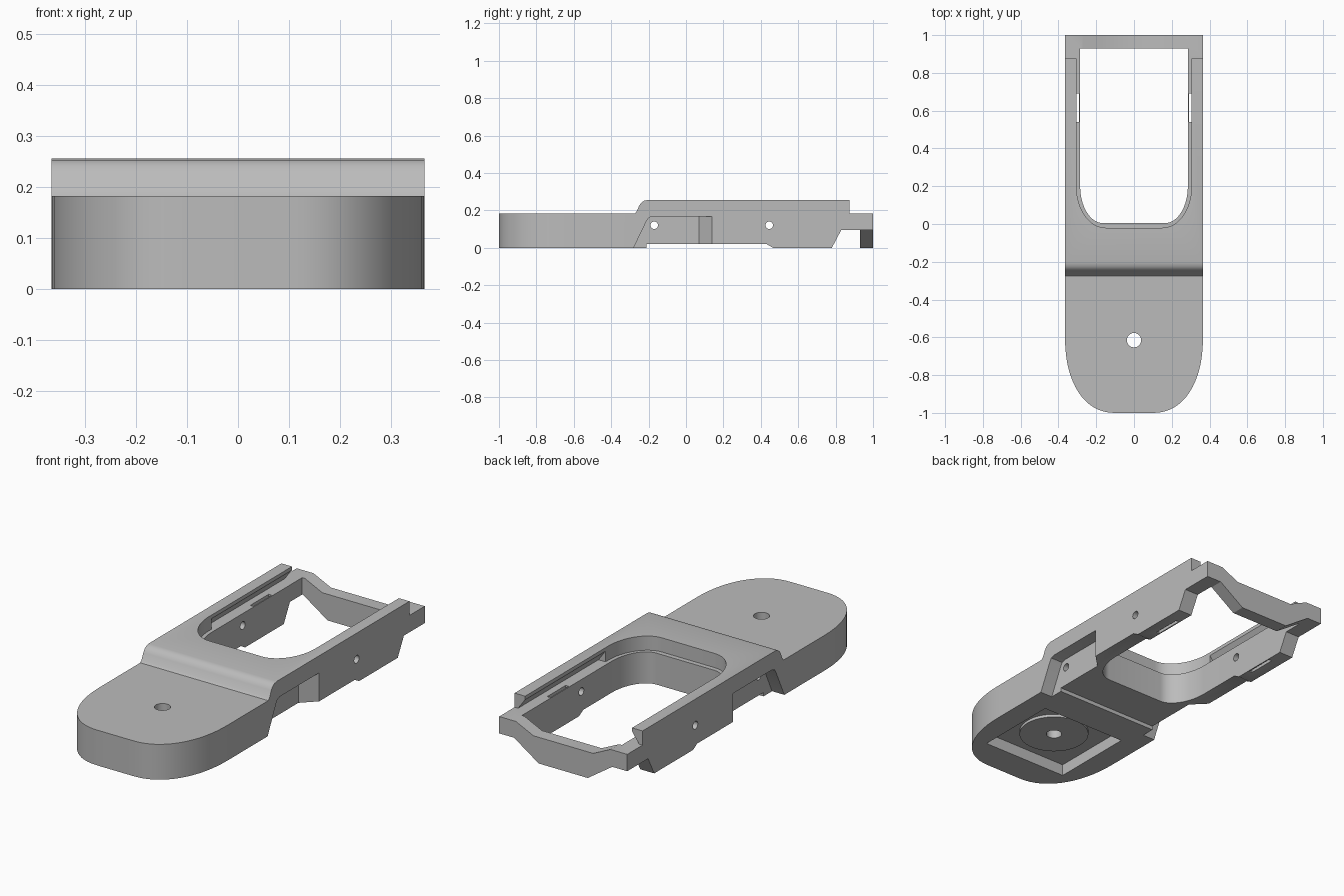
import bpy, bmesh
from math import sin, cos, pi

cube = bpy.data.objects.get("Cube")
if cube:
    bpy.data.objects.remove(cube, do_unlink=True)

gray = bpy.data.materials.new("plain gray")
gray.use_nodes = True
gray.diffuse_color = (0.5, 0.5, 0.5, 1)
gray.node_tree.nodes["Principled BSDF"].inputs["Base Color"].default_value = (0.5, 0.5, 0.5, 1)


def prism(name, pts, axis, lo, hi):
    """Extrude a closed 2D profile along the given axis."""
    def place(p, t):
        a, b = p
        return {"x": (t, a, b), "y": (a, t, b), "z": (a, b, t)}[axis]
    bm = bmesh.new()
    ends = [[bm.verts.new(place(p, t)) for p in pts] for t in (lo, hi)]
    for ring in ends:
        bm.faces.new(ring)
    for i in range(len(pts)):
        j = (i + 1) % len(pts)
        bm.faces.new((ends[0][i], ends[0][j], ends[1][j], ends[1][i]))
    bmesh.ops.recalc_face_normals(bm, faces=bm.faces)
    mesh = bpy.data.meshes.new(name)
    bm.to_mesh(mesh)
    bm.free()
    mesh.materials.append(gray)
    obj = bpy.data.objects.new(name, mesh)
    bpy.context.collection.objects.link(obj)
    return obj


def combine(target, tool, operation="DIFFERENCE"):
    """Apply a boolean and drop the helper."""
    tool.hide_render = True
    mod = target.modifiers.new("cut", "BOOLEAN")
    mod.operation, mod.solver, mod.object = operation, "EXACT", tool
    bpy.context.view_layer.objects.active = target
    bpy.ops.object.modifier_apply(modifier=mod.name)
    bpy.data.objects.remove(tool, do_unlink=True)


def circle(cx, cy, r, n=32):
    return [(cx + r * cos(2 * pi * i / n), cy + r * sin(2 * pi * i / n)) for i in range(n)]


def corner(cx, cy, a, b, power=2.0, n=16):
    """Rounded front corner on the +x side, running from the side to the front."""
    ts = [i / n * pi / 2 for i in range(n + 1)]
    return [(cx + a * cos(t) ** (2 / power), cy - b * sin(t) ** (2 / power)) for t in ts]


def mirrored(half):
    return half + [(-x, y) for x, y in reversed(half)]


# Body: side profile limited by the rounded plan outline
side = [(-1.1, 0), (-0.21, 0), (-0.21, 0.02), (0.43, 0.02), (0.465, 0), (0.78, 0),
        (0.83, 0.095), (0.925, 0.095), (0.925, 0), (1.1, 0), (1.1, 0.255),
        (-0.205, 0.255), (-0.225, 0.251), (-0.24, 0.24), (-0.25, 0.225),
        (-0.265, 0.192), (-0.275, 0.182), (-1.1, 0.182)]
body = prism("frame_body", side, "x", -0.5, 0.5)
plan = mirrored([(0.365, 1.0)] + corner(0.1, -0.6, 0.265, 0.4, 2.2))
combine(body, prism("plan", plan, "z", -0.2, 0.5), "INTERSECT")

# Window opening, and the wider stepped pocket above it that opens at the back
window = mirrored([(0.285, 0.93)] + corner(0.165, 0.2, 0.12, 0.195))
combine(body, prism("window", window, "z", -0.2, 0.5))
step = mirrored([(0.5, 1.2), (0.5, 0.875), (0.305, 0.875)] + corner(0.15, 0.2, 0.155, 0.22))
combine(body, prism("step", step, "z", 0.182, 0.5))

# Rear bar: lowered middle on top, raised ends below
dip = [(0.31, 0.2), (0.27, 0.182), (0.17, 0.135)]
combine(body, prism("bar_dip", mirrored(dip), "y", 0.92, 1.1))

for s in (-1, 1):
    under = [(0.5, -0.1), (0.5, 0.095), (0.28, 0.095), (0.14, 0), (0.14, -0.1)]
    combine(body, prism("bar_end", [(s * x, z) for x, z in under], "y", 0.925, 1.1))

    # Undercut groove beneath the lip of each rail
    groove = [(0.299, 0.245), (0.299, 0.182), (0.345, 0.182)]
    combine(body, prism("groove", [(s * x, z) for x, z in groove], "y", 0.22, 0.89))

    # Narrow slot through each rail
    slot = [(0.291, 0.54), (0.308, 0.54), (0.308, 0.69), (0.291, 0.69)]
    combine(body, prism("slot", [(s * x, y) for x, y in slot], "z", -0.1, 0.21))

    # Outer side recess that ramps back out to the surface
    shape = [(-0.328, -0.1), (-0.28, 0), (-0.21, 0.145), (-0.2, 0.16), (-0.18, 0.167),
             (0.205, 0.167), (0.205, -0.1)]
    recess = prism("recess", shape, "x", s * 0.295, s * 0.43)
    for v in recess.data.vertices:
        if abs(v.co.x) < 0.3 and v.co.y > 0.1:
            v.co.y = 0.07
    combine(body, recess)

# Cross holes
for y in (-0.17, 0.445):
    combine(body, prism("pin_hole", circle(y, 0.12, 0.02, 24), "x", -0.6, 0.6))

# Underside pocket around a round boss, with a vertical screw hole
pocket = prism("pocket", mirrored([(0.245, -0.39), (0.245, -0.84)]), "z", -0.1, 0.06)
combine(pocket, prism("boss", circle(0, -0.615, 0.17, 48), "z", 0.045, 0.1))
combine(body, pocket)
combine(body, prism("screw_hole", circle(0, -0.615, 0.038), "z", -0.1, 0.4))

# Shading
bpy.ops.object.select_all(action="DESELECT")
body.select_set(True)
bpy.context.view_layer.objects.active = body
bpy.ops.object.shade_smooth_by_angle(angle=pi / 6)
